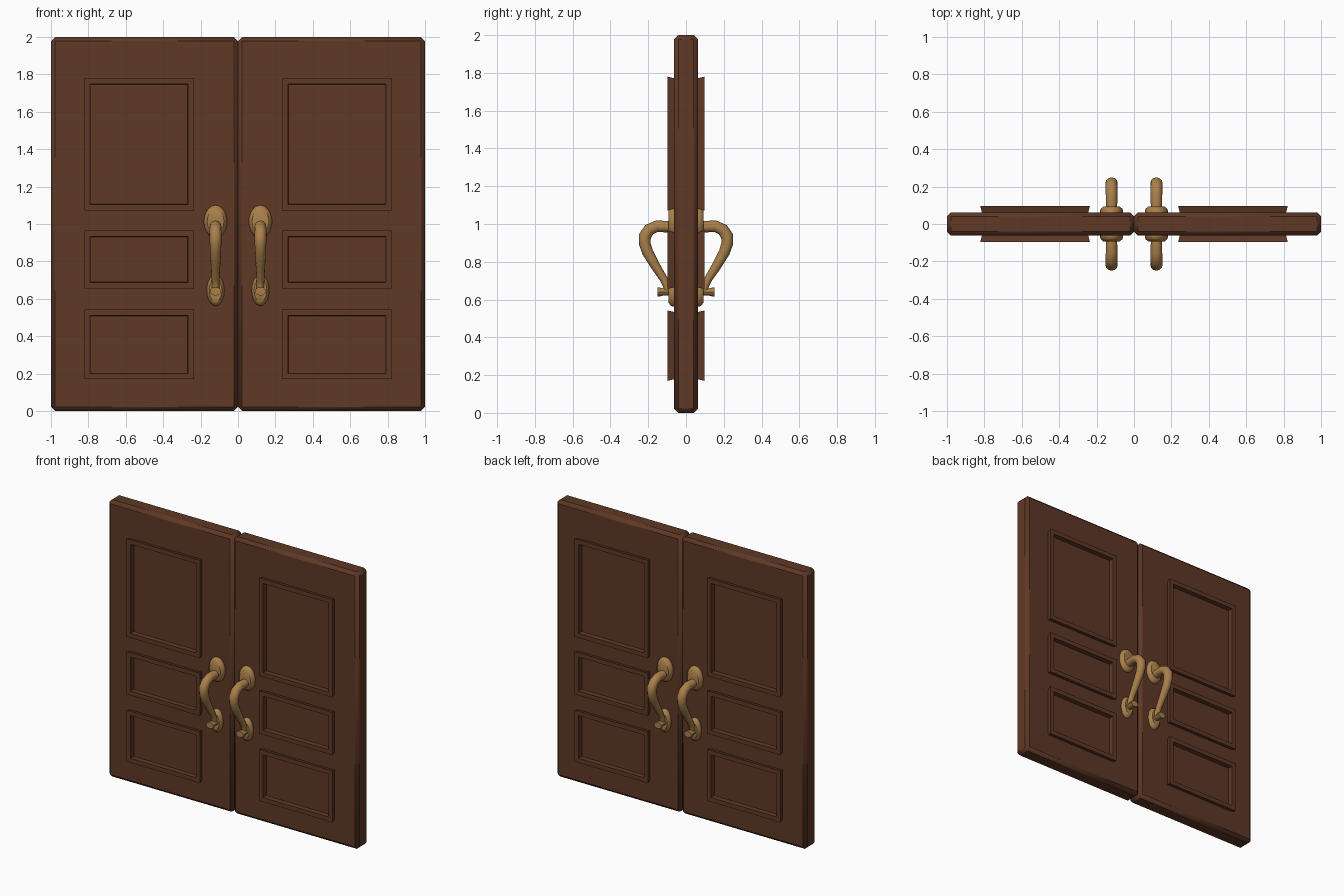
import bpy, bmesh, math
from mathutils import Vector

if "Cube" in bpy.data.objects:
    bpy.data.objects.remove(bpy.data.objects["Cube"])


def material(name, color):
    m = bpy.data.materials.new(name)
    m.diffuse_color = (*color, 1)
    m.use_nodes = True
    m.node_tree.nodes["Principled BSDF"].inputs["Base Color"].default_value = m.diffuse_color
    return m


WOOD = material("brown wood", (0.112, 0.040, 0.019))
BRASS = material("aged brass", (0.40, 0.215, 0.07))


def finish(name, bm, mat, both_faces=True, bevel=0):
    """Turn a bmesh of one quarter into an object mirrored left/right and front/back."""
    bmesh.ops.recalc_face_normals(bm, faces=bm.faces)
    me = bpy.data.meshes.new(name)
    bm.to_mesh(me)
    bm.free()
    me.materials.append(mat)
    ob = bpy.data.objects.new(name, me)
    bpy.context.collection.objects.link(ob)
    if bevel:
        b = ob.modifiers.new("chamfer", "BEVEL")
        b.width, b.segments = bevel, 1
    mir = ob.modifiers.new("mirror", "MIRROR")
    mir.use_axis = (True, both_faces, False)
    mir.use_mirror_merge = False
    bpy.ops.object.select_all(action="DESELECT")
    ob.select_set(True)
    bpy.context.view_layer.objects.active = ob
    bpy.ops.object.shade_smooth_by_angle(angle=math.radians(35))
    return ob


def loft(bm, rings, closed=False):
    """Skin a list of point rings; cap the ends unless the loop is closed."""
    rv = [[bm.verts.new(p) for p in ring] for ring in rings]
    n = len(rv[0])
    for a, b in zip(rv, rv[1:] + rv[:1] if closed else rv[1:]):
        for i in range(n):
            bm.faces.new((a[i], a[(i + 1) % n], b[(i + 1) % n], b[i]))
    if not closed:
        bm.faces.new(rv[0])
        bm.faces.new(rv[-1])


# door leaves
bm = bmesh.new()
bmesh.ops.create_cube(bm, size=1)
for v in bm.verts:
    v.co = Vector((v.co.x + 0.5, v.co.y * 0.125, (v.co.z + 0.5) * 2))
finish("door_leaf", bm, WOOD, both_faces=False, bevel=0.022)


# raised panel mouldings, slightly flared away from the leaf
def rect(z0, z1, inset, y):
    x0, x1 = 0.236 + inset, 0.822 - inset
    z0, z1 = z0 + inset, z1 - inset
    return [(x0, y, z0), (x1, y, z0), (x1, y, z1), (x0, y, z1)]


for name, z0, z1 in (("upper", 1.072, 1.78), ("middle", 0.656, 0.965), ("lower", 0.17, 0.542)):
    bm = bmesh.new()
    loft(bm, [rect(z0, z1, 0.01, -0.055), rect(z0, z1, 0, -0.097),
              rect(z0, z1, 0.032, -0.097), rect(z0, z1, 0.034, -0.055)], closed=True)
    finish(name + "_panel_moulding", bm, WOOD)

HX = 0.12  # handle distance from the centre line


def oval(z, rx, rz, y, n=20):
    return [(HX + rx * math.cos(2 * math.pi * i / n), y, z + rz * math.sin(2 * math.pi * i / n))
            for i in range(n)]


# oval backplates with domed rims
for name, z, rx, rz in (("upper", 1.013, 0.062, 0.088), ("lower", 0.645, 0.047, 0.083)):
    bm = bmesh.new()
    loft(bm, [oval(z, rx * s, rz * s, y) for s, y in
              ((1, -0.055), (1, -0.068), (0.92, -0.082), (0.72, -0.093))])
    finish(name + "_handle_backplate", bm, BRASS)

# curved grip: y, z, radius along its path
path = [(-0.075, 0.985, 0.030), (-0.155, 0.988, 0.031), (-0.195, 0.970, 0.032),
        (-0.218, 0.935, 0.033), (-0.218, 0.895, 0.031), (-0.203, 0.850, 0.029),
        (-0.160, 0.775, 0.025), (-0.120, 0.712, 0.021), (-0.102, 0.675, 0.020),
        (-0.097, 0.640, 0.020)]
rings = []
for i, (y, z, r) in enumerate(path):
    a, b = path[max(i - 1, 0)], path[min(i + 1, len(path) - 1)]
    t = Vector((0, b[0] - a[0], b[1] - a[1])).normalized()
    side = Vector((0, -t.z, t.y))
    rings.append([Vector((HX, y, z)) + r * (math.cos(k * math.pi / 6) * Vector((1, 0, 0))
                  + math.sin(k * math.pi / 6) * side) for k in range(12)])
bm = bmesh.new()
loft(bm, rings)
finish("handle_grip", bm, BRASS)

# short stub joining the grip to the lower backplate
bm = bmesh.new()
loft(bm, [oval(0.64, r, r * 0.75, y, 12) for r, y in
          ((0.026, -0.06), (0.024, -0.115), (0.030, -0.135), (0.030, -0.152))])
finish("handle_foot", bm, BRASS)
